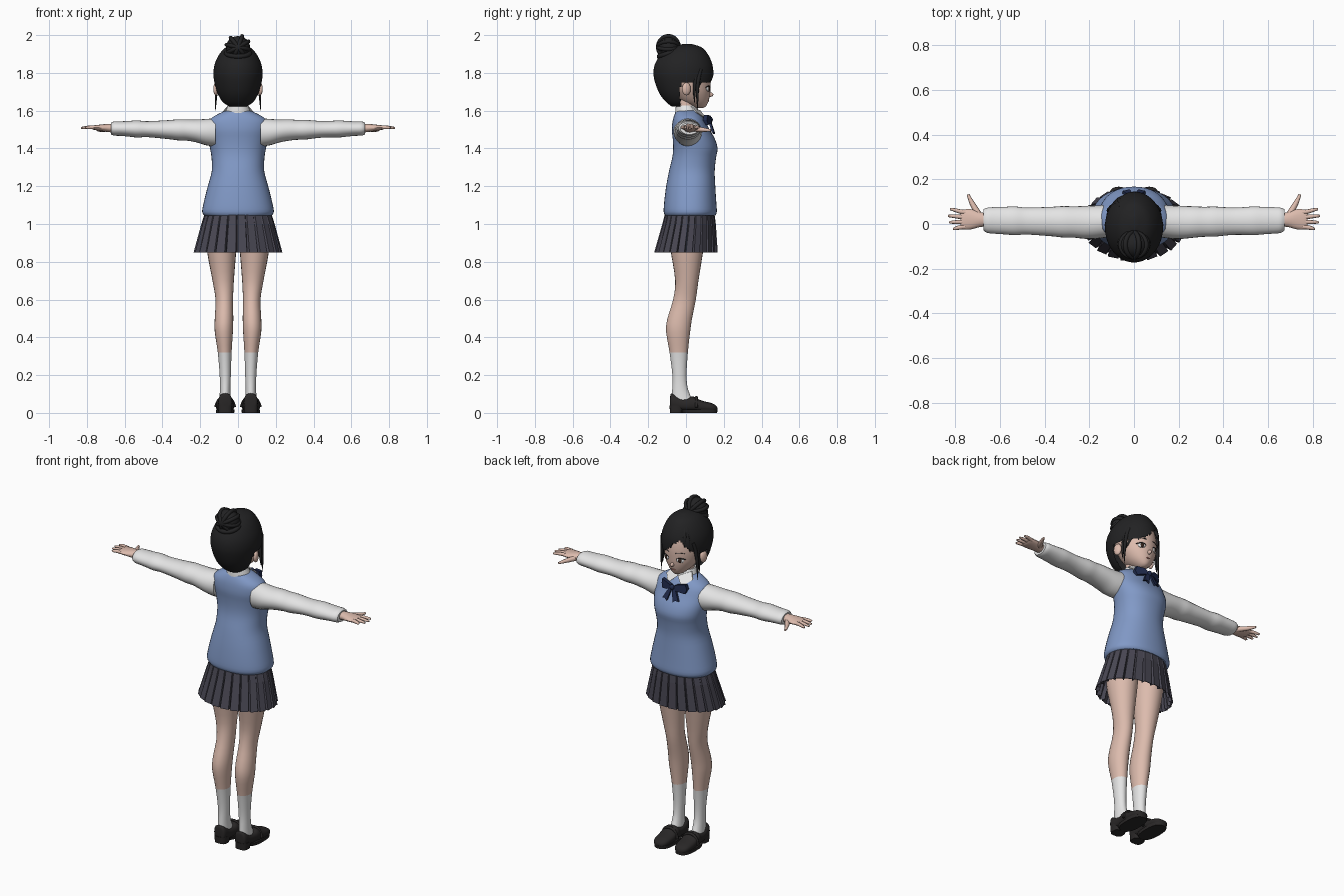
import bpy, bmesh, math, random
from mathutils import Vector

random.seed(4)
if "Cube" in bpy.data.objects:
    bpy.data.objects.remove(bpy.data.objects["Cube"])


def material(name, r, g, b):
    m = bpy.data.materials.new(name)
    m.use_nodes = True
    m.diffuse_color = (r, g, b, 1)
    bsdf = m.node_tree.nodes["Principled BSDF"]
    bsdf.inputs["Base Color"].default_value = (r, g, b, 1)
    bsdf.inputs["Roughness"].default_value = 0.8
    return m


SKIN = material("skin", 0.72, 0.50, 0.42)
HAIR = material("black_hair", 0.016, 0.016, 0.017)
VEST = material("blue_knit", 0.22, 0.32, 0.57)
WHITE = material("white_cotton", 0.78, 0.78, 0.78)
SKIRT = material("charcoal_wool", 0.065, 0.062, 0.085)
NAVY = material("navy_ribbon", 0.015, 0.025, 0.075)
SHOE = material("black_leather", 0.022, 0.02, 0.02)
IRIS = material("dark_brown", 0.035, 0.018, 0.012)
LIPS = material("lip_pink", 0.50, 0.20, 0.17)


def finish(name, bm, mats, smooth=True):
    bmesh.ops.recalc_face_normals(bm, faces=bm.faces)
    me = bpy.data.meshes.new(name)
    bm.to_mesh(me)
    bm.free()
    ob = bpy.data.objects.new(name, me)
    bpy.context.collection.objects.link(ob)
    for m in mats:
        me.materials.append(m)
    if smooth:
        bpy.ops.object.select_all(action="DESELECT")
        ob.select_set(True)
        bpy.context.view_layer.objects.active = ob
        bpy.ops.object.shade_smooth_by_angle(angle=math.radians(50))
    return ob


def spline(rows, sub):
    """Smooth in-between rows that pass through the given ones."""
    out = []
    for i in range(len(rows) - 1):
        p = [rows[max(0, min(len(rows) - 1, i + k))] for k in (-1, 0, 1, 2)]
        for j in range(sub):
            t = j / sub
            out.append([b + t * (c - a) / 2 + t * t * (a - 2.5 * b + 2 * c - d / 2)
                        + t ** 3 * (1.5 * (b - c) + (d - a) / 2) for a, b, c, d in zip(*p)])
    return out + [rows[-1]]


def loft(name, rows, mats, axis="z", n=24, power=2.0, sub=3, flip=1, cut=None, rule=None):
    """Rows are (position, low a, high a, low b, high b) along an axis."""
    bm = bmesh.new()
    rings = []
    for t, a0, a1, b0, b1 in spline(rows, sub):
        ring = []
        for i in range(n):
            c, s = math.cos(math.tau * i / n), math.sin(math.tau * i / n)
            a = (a0 + a1) / 2 + (a1 - a0) / 2 * math.copysign(abs(c) ** (2 / power), c)
            b = (b0 + b1) / 2 + (b1 - b0) / 2 * math.copysign(abs(s) ** (2 / power), s)
            x, y, z = {"x": (t, a, b), "y": (a, t, b), "z": (a, b, t)}[axis]
            ring.append(bm.verts.new((x * flip, y, z)))
        rings.append(ring)
    for r0, r1 in zip(rings, rings[1:]):
        for i in range(n):
            bm.faces.new((r0[i], r0[(i + 1) % n], r1[(i + 1) % n], r1[i]))
    bm.faces.new(rings[0])
    bm.faces.new(rings[-1])
    for f in list(bm.faces):
        c = f.calc_center_median()
        if rule:
            f.material_index = rule(c)
        if cut and cut(c):
            bm.faces.remove(f)
    return finish(name, bm, mats)


def body(rows):
    """Mirror-symmetric rows (z, half width, back, front)."""
    return [(z, -w, w, b, f) for z, w, b, f in rows]


def ball(name, mat, loc, size, turn=0, seg=20):
    bm = bmesh.new()
    bmesh.ops.create_uvsphere(bm, u_segments=seg, v_segments=seg // 2 + 2, radius=1)
    for v in bm.verts:
        v.co = Vector(v.co[i] * size[i] for i in range(3))
    ob = finish(name, bm, [mat])
    ob.location, ob.rotation_euler.z = loc, turn
    return ob


def strand(name, mat, pts, radii, closed=False):
    cu = bpy.data.curves.new(name, "CURVE")
    cu.dimensions, cu.bevel_depth, cu.bevel_resolution = "3D", 1, 2
    cu.resolution_u, cu.use_fill_caps = 6, True
    sp = cu.splines.new("NURBS")
    sp.points.add(len(pts) - 1)
    for p, co, r in zip(sp.points, pts, radii):
        p.co, p.radius = (*co, 1), r
    sp.order_u, sp.use_endpoint_u, sp.use_cyclic_u = 4, not closed, closed
    cu.materials.append(mat)
    ob = bpy.data.objects.new(name, cu)
    bpy.context.collection.objects.link(ob)


def plate(name, mat, outline, depth):
    """Flat outline extruded towards the chest side."""
    bm = bmesh.new()
    f = bm.faces.new([bm.verts.new(p) for p in outline])
    ext = bmesh.ops.extrude_face_region(bm, geom=[f])
    for v in ext["geom"]:
        if isinstance(v, bmesh.types.BMVert):
            v.co.y -= depth
    return finish(name, bm, [mat], False)


# Knitted vest
loft("vest", body([(1.045, .178, -.11, .155), (1.065, .19, -.118, .163), (1.12, .18, -.115, .16),
                   (1.2, .16, -.105, .155), (1.28, .139, -.09, .152), (1.35, .14, -.073, .159),
                   (1.4, .148, -.068, .167), (1.45, .157, -.07, .153), (1.5, .162, -.075, .125),
                   (1.55, .152, -.07, .10), (1.585, .1, -.058, .078), (1.605, .05, -.045, .055)]),
     [VEST], n=40, power=2.2)

# Pleated skirt, open underneath
PLEATS = 24
bm = bmesh.new()
rings = []
for z, w, back, front, depth in [(1.06, .175, -.11, .15, .002), (1.0, .194, -.125, .158, .008),
                                 (.85, .235, -.168, .168, .022)]:
    ring = []
    for i in range(PLEATS):
        for step, fold in ((0, 0), (.8, .25), (.86, 1)):
            a = math.tau * (i + step) / PLEATS
            ring.append(bm.verts.new(((w - depth * fold) * math.cos(a), (back + front) / 2
                                      + ((front - back) / 2 - depth * fold) * math.sin(a), z)))
    rings.append(ring)
for r0, r1 in zip(rings, rings[1:]):
    for i in range(len(r0)):
        j = (i + 1) % len(r0)
        bm.faces.new((r0[i], r0[j], r1[j], r1[i]))
finish("pleated_skirt", bm, [SKIRT], False).modifiers.new("cloth", "SOLIDIFY").thickness = 0.004

for side, tag in ((1, "right"), (-1, "left")):
    # Leg with white knee sock
    loft(tag + "_leg", [(1.02, .005, .15, -.09, .11), (.92, .006, .165, -.09, .1), (.85, .01, .163, -.08, .09),
                        (.7, .022, .135, -.057, .066), (.6, .026, .119, -.068, .052),
                        (.5, .025, .123, -.098, .032), (.43, .027, .123, -.105, .022),
                        (.32, .034, .107, -.087, .01), (.2, .038, .097, -.072, .003),
                        (.12, .04, .096, -.073, .012), (.05, .036, .1, -.078, .045)],
         [SKIN, WHITE], flip=side, rule=lambda c: int(c.z < .32))
    # Loafer: upper, sole, heel, strap
    loft(tag + "_shoe", [(-.084, .045, .09, .025, .085), (-.075, .032, .103, .015, .104), (-.03, .028, .107, .012, .08),
                         (.01, .026, .11, .01, .078), (.035, .022, .114, .008, .088), (.08, .02, .117, .006, .066),
                         (.135, .026, .112, .006, .052), (.158, .04, .098, .008, .04), (.166, .058, .08, .012, .028)],
         [SHOE], axis="y", power=2.5, flip=side)
    loft(tag + "_sole", [(0, .02, .116, -.02, .165), (.018, .019, .117, -.03, .167)], [SHOE], sub=1, power=2.6, flip=side)
    loft(tag + "_heel", [(0, .032, .104, -.085, -.02), (.04, .03, .106, -.087, -.01)], [SHOE], sub=1, power=3, flip=side)
    strand(tag + "_shoe_strap", SHOE, [(side * x, .055, z) for x, z in ((.018, .03), (.03, .078), (.068, .088),
                                                                       (.106, .078), (.118, .03))], [.008] * 5)
    # Sleeve with soft creases and a cuff
    rows = [(.12, -.06, .085, 1.41, 1.56), (.17, -.066, .083, 1.417, 1.556), (.22, -.066, .081, 1.432, 1.553)]
    for k in range(9):
        x, puff = .27 + k * .044, random.uniform(-.003, .005)
        t = k / 8
        rows.append((x, -.062 + .022 * t - puff, .08 - .008 * t + puff, 1.44 + .03 * t - puff, 1.555 - .015 * t + puff))
    rows += [(.655, -.04, .073, 1.468, 1.543), (.672, -.03, .066, 1.474, 1.536)]
    loft(tag + "_sleeve", rows, [WHITE], axis="x", flip=side)
    # Hand
    loft(tag + "_palm", [(.65, -.01, .045, 1.483, 1.53), (.69, -.014, .054, 1.487, 1.53), (.73, -.024, .066, 1.493, 1.526),
                         (.765, -.024, .064, 1.499, 1.522), (.775, -.015, .055, 1.504, 1.518)],
         [SKIN], axis="x", n=16, flip=side)
    for finger, y, tip, tip_y in (("index", .053, .822, .066), ("middle", .031, .832, .036),
                                  ("ring", .009, .826, .008), ("little", -.013, .806, -.022)):
        strand(f"{tag}_{finger}_finger", SKIN, [(side * .755, y, 1.511), (side * .78, y, 1.513),
               (side * .805, tip_y, 1.511), (side * tip, tip_y, 1.508)], [.0105, .01, .009, .005])
    strand(tag + "_thumb", SKIN, [(side * .69, .035, 1.505), (side * .715, .075, 1.5),
                                  (side * .73, .1, 1.498), (side * .742, .132, 1.496)], [.015, .014, .011, .006])
    # Collar flap and bow half
    plate(tag + "_collar_flap", WHITE, [(side * x, y, z) for x, y, z in
          ((0, .078, 1.6), (.058, .03, 1.622), (.085, .06, 1.59), (.045, .108, 1.558))], .008)
    plate(tag + "_bow_loop", NAVY, [(side * x, y, z) for x, y, z in ((0, .128, 1.553), (.03, .132, 1.572),
          (.075, .115, 1.578), (.082, .11, 1.55), (.074, .118, 1.525), (.03, .136, 1.536))], .02)
    plate(tag + "_bow_tail", NAVY, [(side * x, y, z) for x, y, z in ((0, .132, 1.55), (.02, .13, 1.545),
          (.052, .148, 1.485), (.034, .152, 1.488), (.02, .155, 1.476))], .012)
    # Ear, eye, lash and brow
    ball(tag + "_ear", SKIN, (side * .116, .002, 1.715), (.014, .024, .034), side * .3)
    turn = -side * .42
    ball(tag + "_eye_white", WHITE, (side * .045, .117, 1.716), (.021, .007, .014), turn)
    ball(tag + "_iris", IRIS, (side * .044, .1205, 1.716), (.011, .007, .0135), turn)
    strand(tag + "_lash", HAIR, [(side * .022, .128, 1.72), (side * .034, .129, 1.732),
                                 (side * .054, .12, 1.733), (side * .072, .103, 1.722)], [.001, .003, .0035, .002])
    strand(tag + "_brow", HAIR, [(side * .022, .13, 1.757), (side * .045, .122, 1.764),
                                 (side * .07, .106, 1.757)], [.002, .003, .001])

ball("bow_knot", NAVY, (0, .13, 1.552), (.014, .012, .016))

# Neck, collar band, face
loft("neck", body([(1.56, .05, -.045, .05), (1.68, .045, -.045, .04)]), [SKIN], sub=1)
loft("collar_band", body([(1.575, .075, -.058, .075), (1.605, .063, -.056, .06), (1.628, .053, -.053, .048)]), [WHITE])
loft("head", body([(1.614, .015, .045, .09), (1.624, .032, .02, .106), (1.65, .062, -.03, .119),
                   (1.685, .086, -.06, .127), (1.72, .1, -.08, .13), (1.78, .11, -.1, .13),
                   (1.85, .1, -.1, .115), (1.905, .06, -.06, .08)]), [SKIN], n=32)
ball("nose", SKIN, (0, .126, 1.685), (.01, .019, .012))
ball("mouth", LIPS, (0, .1185, 1.653), (.015, .004, .004))


# Hair cap cut along a swept fringe line
def bare_face(c):
    line = 1.845 - (.9 * (c.x + .05) if c.x > -.05 else 1.4 * (-.05 - c.x))
    return (c.y > .035 and c.z < line) or (c.y > -.03 and c.z < 1.745)


loft("hair_cap", body([(1.622, .045, -.075, .0), (1.645, .08, -.105, .06), (1.69, .109, -.14, .12),
                       (1.75, .125, -.164, .14), (1.8, .13, -.172, .145), (1.85, .122, -.163, .138),
                       (1.9, .098, -.13, .115), (1.935, .064, -.08, .083), (1.953, .015, -.015, .03)]),
     [HAIR], n=72, sub=5, cut=bare_face)


def scalp(x, z):
    d = 1 - (x / .13) ** 2 - ((z - 1.8) / .155) ** 2
    return (x, -.02 + .158 * math.sqrt(max(.16, d)), z)


# Fringe locks fanning out from the parting
for i, (x, z) in enumerate([(.005, 1.785), (.035, 1.765), (.062, 1.745), (.085, 1.72), (.104, 1.695),
                            (-.07, 1.8), (-.09, 1.765), (-.105, 1.735), (-.113, 1.7)]):
    sx = -.05 + (x + .05) * .15
    strand(f"fringe_lock_{i + 1}", HAIR, [scalp(sx, 1.9), scalp(sx + (x - sx) * .5, 1.875 - (1.9 - z) * .15),
           scalp(sx + (x - sx) * .9, z + (1.9 - z) * .4), scalp(x, z)], [.009, .015, .014, .002])
for side, tag in ((1, "right"), (-1, "left")):
    for k, (y, end) in enumerate(((.058, 1.6), (.042, 1.64))):
        strand(f"{tag}_side_strand_{k + 1}", HAIR, [(side * .098, y + .02, 1.82), (side * .116, y, 1.76),
               (side * .115, y, 1.69), (side * .12, y + .004, end)], [.01, .012, .008, .001])

# Bun with wound coils
ball("hair_bun", HAIR, (0, -.093, 1.935), (.064, .06, .06))
for k, tilt in enumerate((-.9, -.2, .5, 1.2)):
    pts = []
    for i in range(10):
        a = math.tau * i / 10
        u, v = .066 * math.cos(a), .062 * math.sin(a)
        pts.append((u * math.cos(tilt), -.093 + v * .95, 1.937 + u * math.sin(tilt)))
    strand(f"bun_coil_{k + 1}", HAIR, pts, [.011] * 10, True)
strand("bun_base_wrap", HAIR, [(.068 * math.cos(i * .785), -.088 + .06 * math.sin(i * .785),
       1.905 + .02 * math.sin(i * .785)) for i in range(8)], [.013] * 8, True)
